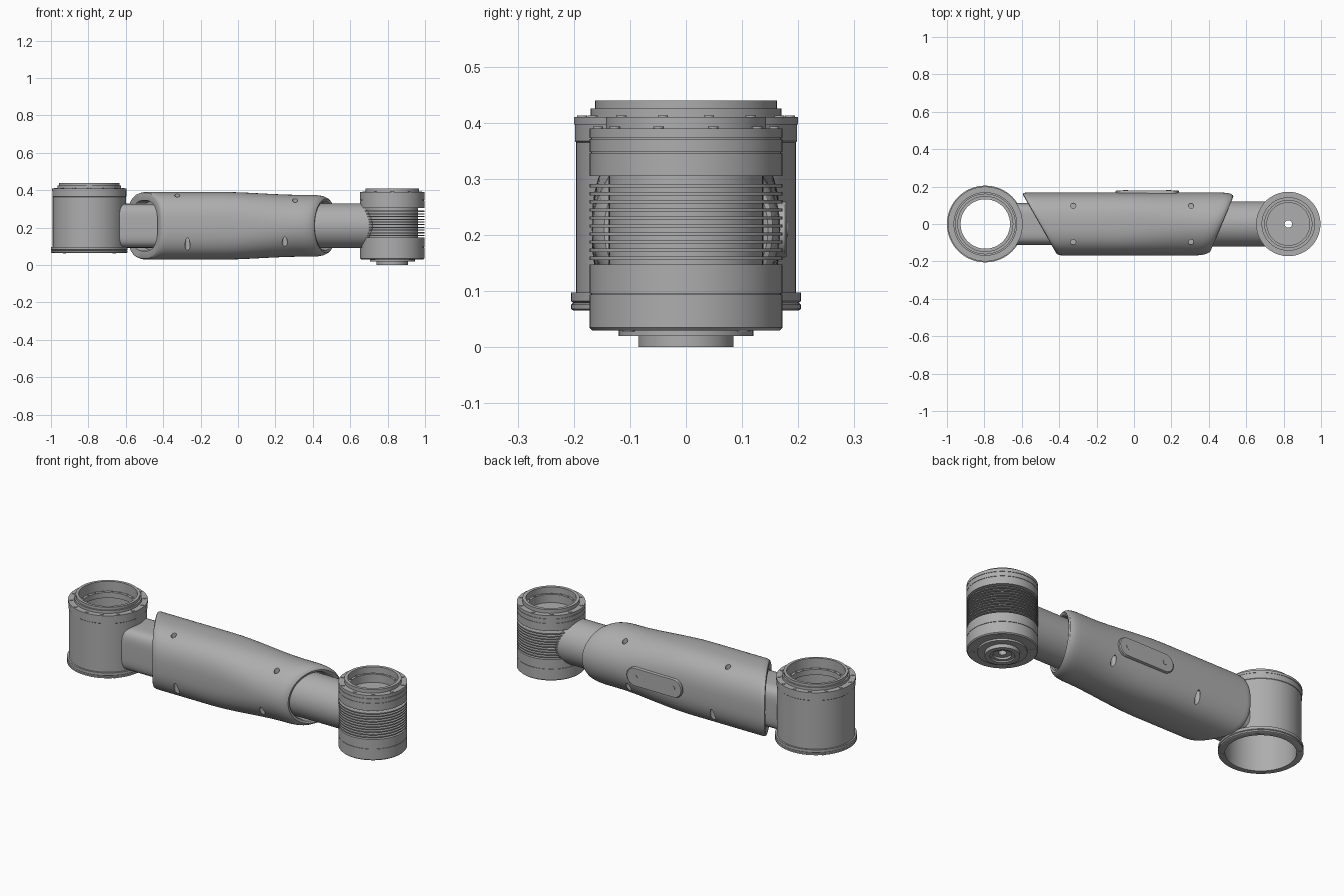
import bpy, bmesh, math
from mathutils import Matrix, Vector

cube = bpy.data.objects.get("Cube")
if cube:
    bpy.data.objects.remove(cube, do_unlink=True)

GREY = (0.42, 0.42, 0.42, 1)
metal = bpy.data.materials.new("grey metal")
metal.use_nodes = True
metal.diffuse_color = GREY
metal.node_tree.nodes["Principled BSDF"].inputs["Base Color"].default_value = GREY

RING_X, JOINT_X, MID_Z = -0.795, 0.825, 0.21


def finish(name, bm, shade=True):
    bmesh.ops.recalc_face_normals(bm, faces=bm.faces)
    mesh = bpy.data.meshes.new(name)
    bm.to_mesh(mesh)
    bm.free()
    mesh.materials.append(metal)
    obj = bpy.data.objects.new(name, mesh)
    bpy.context.collection.objects.link(obj)
    if shade:
        smooth(obj)
    return obj


def smooth(obj):
    bpy.ops.object.select_all(action='DESELECT')
    obj.select_set(True)
    bpy.context.view_layer.objects.active = obj
    bpy.ops.object.shade_smooth_by_angle(angle=math.radians(32))


def skin(bm, rings, closed):
    """Bridge rings of points with quads."""
    rows = [[bm.verts.new(p) for p in ring] for ring in rings]
    n = len(rows[0])
    pairs = list(zip(rows, rows[1:])) + ([(rows[-1], rows[0])] if closed else [])
    for a, b in pairs:
        for i in range(n):
            j = (i + 1) % n
            bm.faces.new((a[i], a[j], b[j], b[i]))
    if not closed:
        bm.faces.new(rows[0])
        bm.faces.new(rows[-1])


def lathe(name, profile, x, sides=72):
    bm = bmesh.new()
    turn = [2 * math.pi * i / sides for i in range(sides)]
    skin(bm, [[(x + r * math.cos(a), r * math.sin(a), z) for a in turn]
              for r, z in profile], True)
    return finish(name, bm)


def section(ry, rz, power, sides=64):
    """Rounded-square outline in the y-z plane."""
    pts = []
    for i in range(sides):
        a = 2 * math.pi * i / sides
        c, s = math.cos(a), math.sin(a)
        pts.append((ry * math.copysign(abs(c) ** (2 / power), c),
                    rz * math.copysign(abs(s) ** (2 / power), s)))
    return pts


def bridge(name, ry, rz, power, start, end):
    """Straight arm whose ends follow functions of y."""
    bm = bmesh.new()
    outline = section(ry, rz, power)
    skin(bm, [[(f(y), y, MID_Z + z) for y, z in outline] for f in (start, end)], False)
    return finish(name, bm)


def rod(bm, r, depth, centre, axis='Z', sides=20):
    m = Matrix.Translation(centre)
    if axis == 'Y':
        m = m @ Matrix.Rotation(math.pi / 2, 4, 'X')
    bmesh.ops.create_cone(bm, cap_ends=True, segments=sides, radius1=r, radius2=r,
                          depth=depth, matrix=m)


def bolt_circle(name, x, radius, z, count, size=0.009):
    bm = bmesh.new()
    for i in range(count):
        a = 2 * math.pi * (i + 0.5) / count
        rod(bm, size, 0.008, (x + radius * math.cos(a), radius * math.sin(a), z), sides=12)
    return finish(name, bm)


# Open ring housing
lathe("ring_housing", [
    (.172, .065), (.2, .065), (.205, .068), (.205, .076), (.201, .079), (.205, .082),
    (.205, .097), (.196, .097), (.196, .365), (.198, .367), (.198, .397), (.2, .397),
    (.2, .41), (.17, .41), (.17, .425), (.162, .425), (.162, .44), (.147, .44),
    (.147, .385), (.132, .385), (.132, .355), (.172, .355)], RING_X)
bolt_circle("ring_top_bolts", RING_X, .185, .409, 14)
bolt_circle("ring_inner_bolts", RING_X, .139, .385, 20, .005)
bolt_circle("ring_bottom_bolts", RING_X, .188, .066, 4)

# Finned joint housing with a bowl on top and a hub below
fins = []
FIN_COUNT, FIN_LOW, FIN_HIGH = 10, .147, .305
pitch = (FIN_HIGH - FIN_LOW) / (FIN_COUNT + 1)
for k in range(FIN_COUNT + 1):
    z = FIN_LOW + k * pitch
    fins += [(.172, z), (.138, z), (.138, z + pitch * .6), (.172, z + pitch * .6)]
fins[-2:] = [(.138, FIN_HIGH), (.172, FIN_HIGH)]


def seam(z):
    return [(.172, z - .001), (.169, z - .001), (.169, z + .001), (.172, z + .001)]


lathe("finned_joint", [
    (.02, .02), (.045, .02), (.045, .008), (.06, .008), (.06, 0), (.085, 0), (.085, .02),
    (.12, .02), (.12, .03), (.167, .03), (.172, .035)] + seam(.095) + fins + seam(.347)
    + seam(.372) + [(.172, .39), (.143, .39), (.143, .41), (.126, .41), (.126, .375),
                    (.114, .375), (.114, .33), (.02, .33)], JOINT_X)
bolt_circle("joint_top_bolts", JOINT_X, .157, .389, 10)
bolt_circle("joint_inner_bolts", JOINT_X, .12, .375, 16, .004)
bolt_circle("joint_bottom_bolts", JOINT_X, .145, .031, 4, .011)


# Slanted planes that end the sleeve
def left_plane(y):
    return -.505 - .57 * y


def right_plane(y):
    return .47 + .42 * y


# Arms from the sleeve to each housing
bridge("ring_neck", .112, .118, 4.5,
       lambda y: RING_X + math.sqrt(.185 ** 2 - y * y), lambda y: left_plane(y) + .08)
bridge("joint_tube", .12, .12, 2,
       lambda y: right_plane(y) - .1, lambda y: JOINT_X - math.sqrt(.16 ** 2 - y * y))


# Sleeve that eases from a rounded square to a circle
def sleeve_point(angle, offset, scale, from_left):
    c, s = math.cos(angle), math.sin(angle)
    x = 0
    for _ in range(4):
        t = min(max((x + .1) / .45, 0), 1)
        t = t * t * (3 - 2 * t)
        p = 2 / (2.6 - .6 * t)
        y = scale * .168 * math.copysign(abs(c) ** p, c)
        z = scale * (.181 - .016 * t) * math.copysign(abs(s) ** p, s)
        if from_left is None:
            x = left_plane(y) + .04 + offset * (right_plane(y) - left_plane(y) - .11)
        elif from_left:
            x = left_plane(y) + offset
        else:
            x = right_plane(y) - offset
    return (x, y, MID_Z + z)


stations = [(.05, .72, True), (.004, .75, True), (0, .93, True), (.004, .97, True),
            (.014, .993, True), (.028, 1, True)]
stations += [(k / 20, 1, None) for k in range(21)]
stations += [(.045, .99, False), (.022, .965, False), (.007, .92, False), (0, .87, False),
             (.004, .8, False), (.012, .77, False), (.06, .75, False)]
bm = bmesh.new()
skin(bm, [[sleeve_point(2 * math.pi * i / 72, *st) for i in range(72)]
          for st in stations], False)
sleeve = finish("sleeve", bm, False)

# Screw pockets drilled in the sleeve
bm = bmesh.new()
for side in (-1, 1):
    rod(bm, .014, .2, (-.325, side * .097, .445))
    rod(bm, .014, .2, (.305, side * .097, .42))
    rod(bm, .014, .25, (-.27, side * .15, .03))
    rod(bm, .014, .25, (.25, side * .144, .035))
cutter = finish("pocket_cutter", bm, False)
cutter.hide_render = True
cut = sleeve.modifiers.new("pockets", 'BOOLEAN')
cut.object = cutter
cut.operation = 'DIFFERENCE'
cut.solver = 'EXACT'
bpy.context.view_layer.objects.active = sleeve
bpy.ops.object.modifier_apply(modifier=cut.name)
bpy.data.objects.remove(cutter, do_unlink=True)
smooth(sleeve)

# Pill-shaped cover on the back with two screws
bm = bmesh.new()
outline = []
for i in range(32):
    a = 2 * math.pi * (i + .5) / 32
    outline.append(Vector((math.copysign(.12, math.cos(a)) + .05 * math.cos(a), .05 * math.sin(a))))
skin(bm, [[(.07 + p.x * f, y, MID_Z + p.y * f) for p in outline]
          for y, f in ((.15, 1), (.176, 1), (.18, .97))], False)
finish("back_cover", bm)
bm = bmesh.new()
for x in (-.045, .185):
    rod(bm, .013, .006, (x, .179, MID_Z), 'Y')
finish("cover_screws", bm)
